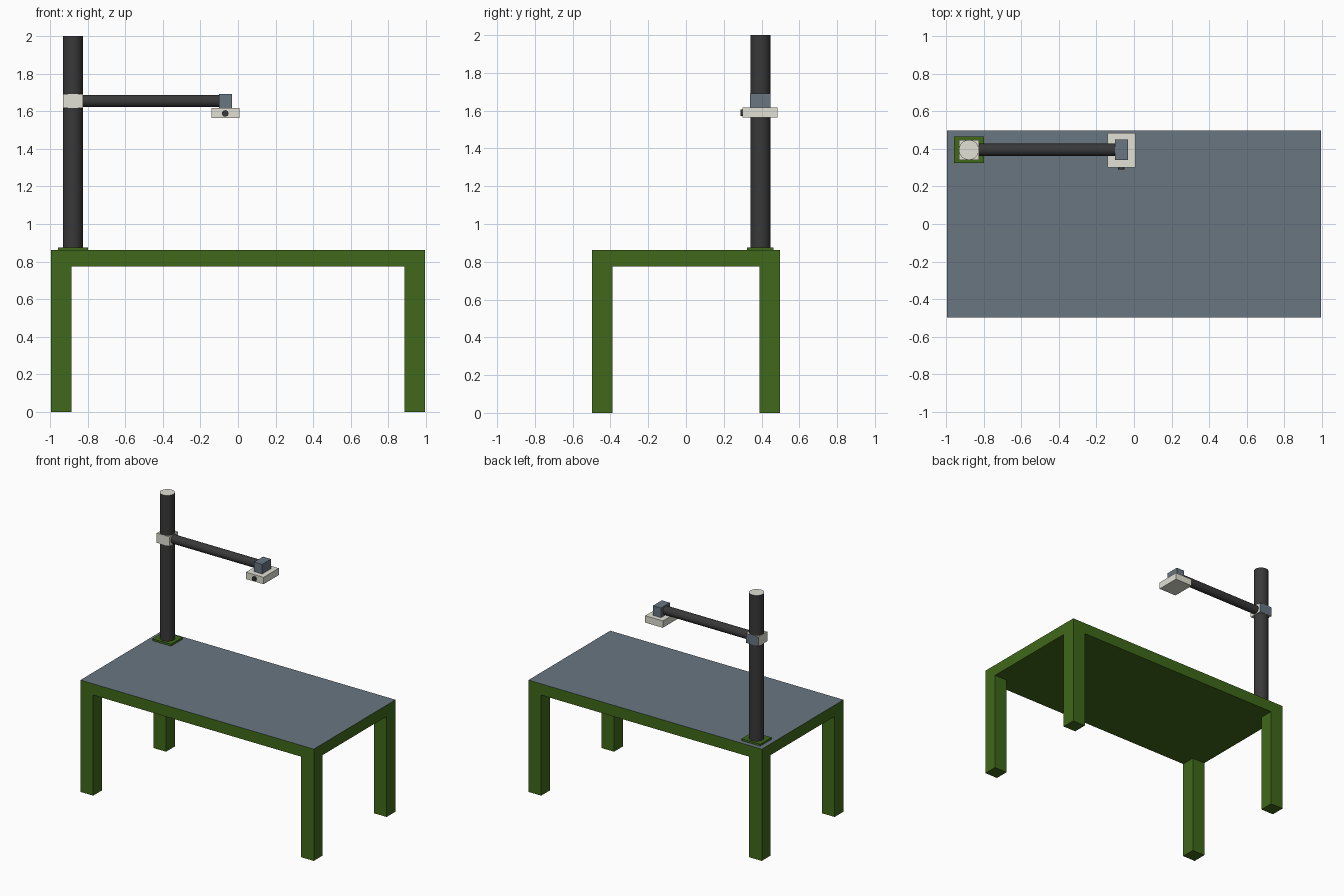
import bpy
from math import pi

if "Cube" in bpy.data.objects:
    bpy.data.objects.remove(bpy.data.objects["Cube"])


def material(name, rgb):
    m = bpy.data.materials.new(name)
    m.diffuse_color = (*rgb, 1)
    m.use_nodes = True
    m.node_tree.nodes["Principled BSDF"].inputs["Base Color"].default_value = m.diffuse_color
    return m


GREEN = material("green", (0.05, 0.14, 0.01))
SLATE = material("slate", (0.14, 0.18, 0.22))
LIGHT = material("light", (0.75, 0.75, 0.66))
DARK = material("dark", (0.04, 0.04, 0.04))


def paint(ob, mat, accent=None, normal=None):
    """Colour the object; faces pointing along normal get the accent colour."""
    ob.data.materials.append(mat)
    if accent:
        ob.data.materials.append(accent)
        for p in ob.data.polygons:
            if sum(a * b for a, b in zip(p.normal, normal)) > 0.9:
                p.material_index = 1


def box(name, x, y, z, *colours):
    """Box from (min, max) ranges on each axis."""
    bpy.ops.mesh.primitive_cube_add(size=1, location=[(r[0] + r[1]) / 2 for r in (x, y, z)])
    ob = bpy.context.object
    ob.name = name
    ob.scale = [r[1] - r[0] for r in (x, y, z)]
    bpy.ops.object.transform_apply(location=False, rotation=False, scale=True)
    paint(ob, *colours)
    return ob


def rod(name, radius, length, centre, rotation, *colours):
    bpy.ops.mesh.primitive_cylinder_add(vertices=48, radius=radius, depth=length,
                                        location=centre, rotation=rotation)
    ob = bpy.context.object
    ob.name = name
    paint(ob, *colours)
    bpy.ops.object.shade_smooth_by_angle(angle=pi / 6)
    return ob


UP, BACK = (0, 0, 1), (0, 1, 0)
HX, HY, LEG = 0.995, 0.498, 0.109      # table half sizes, leg width
UNDER, TOP = 0.775, 0.862              # table top slab
PX, PY, ARM_Z = -0.878, 0.394, 1.654   # pole axis, arm height

# Table: slab with a slate work surface, four corner legs
box("table_top", (-HX, HX), (-HY, HY), (UNDER, TOP), GREEN, SLATE, UP)
for side, sx in (("left", -1), ("right", 1)):
    for end, sy in (("front", -1), ("back", 1)):
        xs = sorted((sx * HX, sx * (HX - LEG)))
        ys = sorted((sy * HY, sy * (HY - LEG)))
        box(f"{end}_{side}_leg", xs, ys, (0, UNDER), GREEN)

# Pole on its base plate
box("base_plate", (PX - 0.08, PX + 0.08), (PY - 0.07, PY + 0.07), (TOP, TOP + 0.014), GREEN)
rod("pole", 0.053, 2 - TOP, (PX, PY, (2 + TOP) / 2), (0, 0, 0), DARK, LIGHT, UP)

# Clamp around the pole and the arm it carries
box("clamp", (PX - 0.0535, PX + 0.0535), (PY - 0.0535, PY + 0.0535),
    (1.617, 1.691), LIGHT, SLATE, BACK)
rod("arm", 0.033, 0.75, (-0.46, PY, ARM_Z), (0, pi / 2, 0), DARK)

# Camera-like head hanging from the end of the arm
box("arm_end_block", (-0.101, -0.032), (PY - 0.054, PY + 0.054), (1.617, 1.691), SLATE)
box("head", (-0.142, 0.008), (0.300, 0.485), (1.564, 1.617), LIGHT)
rod("head_knob", 0.017, 0.03, (-0.068, 0.304, 1.588), (pi / 2, 0, 0), DARK)
